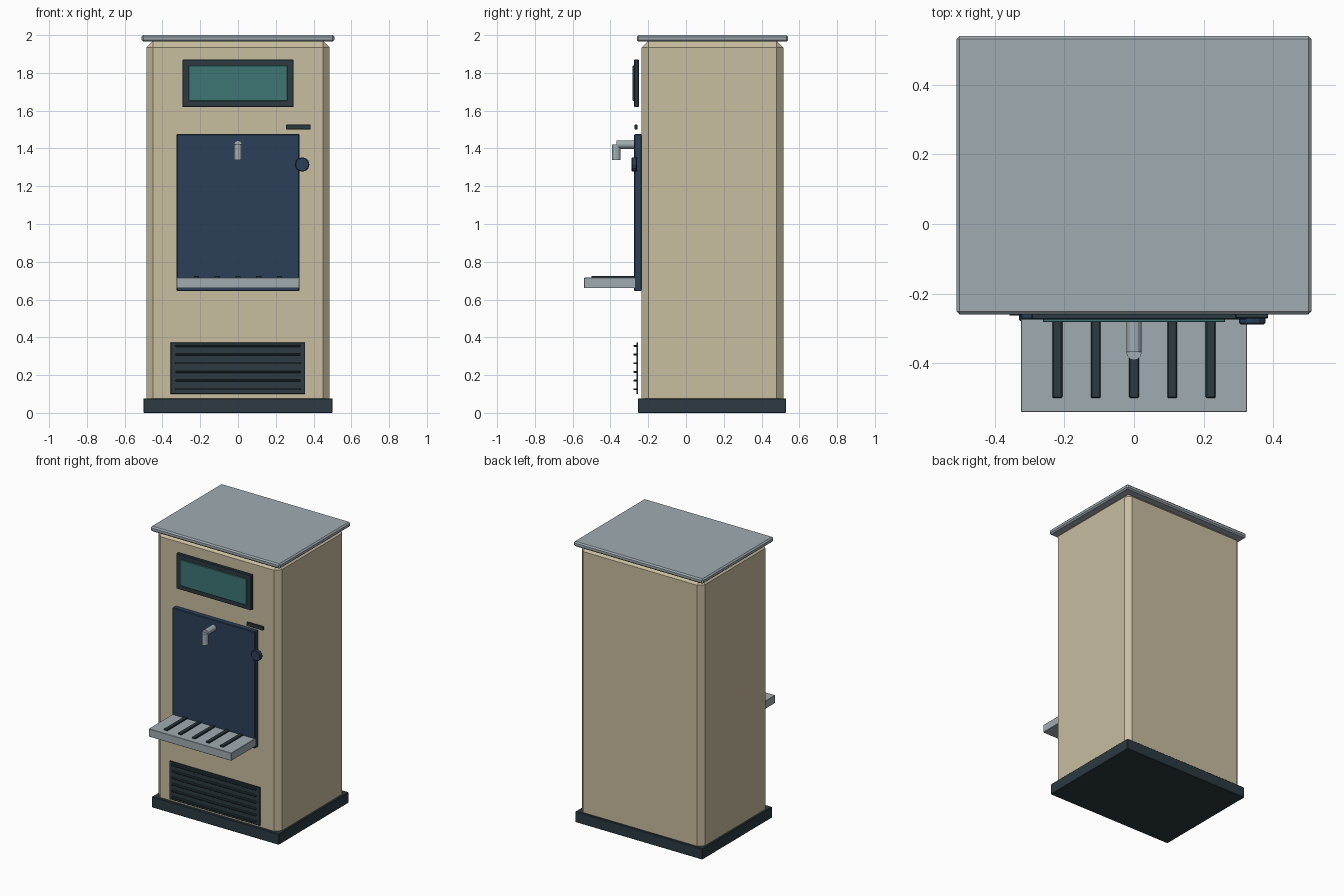
import bpy
import bmesh
from mathutils import Matrix, Vector

cube = bpy.data.objects.get("Cube")
if cube:
    bpy.data.objects.remove(cube, do_unlink=True)


def material(name, r, g, b):
    m = bpy.data.materials.new(name)
    m.use_nodes = True
    m.diffuse_color = (r, g, b, 1)
    bsdf = next(n for n in m.node_tree.nodes if n.type == "BSDF_PRINCIPLED")
    bsdf.inputs["Base Color"].default_value = (r, g, b, 1)
    bsdf.inputs["Roughness"].default_value = 0.6
    return m


beige = material("beige_paint", 0.58, 0.51, 0.35)
steel = material("grey_steel", 0.35, 0.41, 0.44)
navy = material("navy_panel", 0.025, 0.051, 0.098)
dark = material("dark_trim", 0.025, 0.043, 0.052)
teal = material("teal_glass", 0.048, 0.18, 0.175)


def finish(name, bm, mat):
    mesh = bpy.data.meshes.new(name)
    bm.to_mesh(mesh)
    bm.free()
    mesh.materials.append(mat)
    obj = bpy.data.objects.new(name, mesh)
    bpy.context.collection.objects.link(obj)
    return obj


def box(name, mat, xs, ys, zs, chamfer=0.0):
    """Box between pairs of limits, with optional flat chamfers."""
    bm = bmesh.new()
    bmesh.ops.create_cube(bm, size=1)
    lows, highs = zip(xs, ys, zs)
    low, high = Vector(lows), Vector(highs)
    size = high - low
    for v in bm.verts:
        v.co = (low + high) / 2 + Vector(c * s for c, s in zip(v.co, size))
    if chamfer:
        bmesh.ops.bevel(bm, geom=bm.edges[:], offset=chamfer, segments=1,
                        affect="EDGES", profile=0.5)
    return finish(name, bm, mat)


def rod(name, mat, start, end, radius, sides, chamfer=0.0):
    """Cylinder between two points, with optional chamfered rims."""
    a, b = Vector(start), Vector(end)
    bm = bmesh.new()
    bmesh.ops.create_cone(bm, cap_ends=True, segments=sides, radius1=radius,
                          radius2=radius, depth=(b - a).length)
    if chamfer:
        rims = [e for e in bm.edges if abs(e.verts[0].co.z - e.verts[1].co.z) < 1e-5]
        bmesh.ops.bevel(bm, geom=rims, offset=chamfer, segments=1, affect="EDGES")
    turn = (b - a).to_track_quat("Z", "Y").to_matrix().to_4x4()
    bmesh.ops.transform(bm, matrix=Matrix.Translation((a + b) / 2) @ turn, verts=bm.verts)
    return finish(name, bm, mat)


# Cabinet, plinth and roof
box("cabinet", beige, (-0.485, 0.485), (-0.235, 0.515), (0.002, 1.97), 0.036)
box("plinth", dark, (-0.5, 0.5), (-0.255, 0.53), (0, 0.077), 0.003)
box("roof", steel, (-0.51, 0.51), (-0.26, 0.54), (1.965, 2.0), 0.009)

# Display window
box("display_frame", dark, (-0.295, 0.295), (-0.274, -0.25), (1.62, 1.87), 0.003)
box("display_glass", teal, (-0.262, 0.262), (-0.282, -0.27), (1.652, 1.838), 0.002)

# Dispensing panel, coin slot and knob
box("dispensing_panel", navy, (-0.325, 0.325), (-0.274, -0.235), (0.645, 1.476), 0.004)
box("coin_slot", dark, (0.255, 0.385), (-0.272, -0.256), (1.5, 1.526), 0.003)
rod("knob", navy, (0.34, -0.26, 1.315), (0.34, -0.288, 1.315), 0.038, 12, 0.004)

# Spout
rod("spout_arm", steel, (0, -0.265, 1.42), (0, -0.368, 1.42), 0.022, 12)
rod("spout_nozzle", steel, (0, -0.369, 1.42), (0, -0.369, 1.338), 0.022, 12)

# Drip tray with slots
box("drip_tray", steel, (-0.325, 0.325), (-0.54, -0.265), (0.66, 0.716), 0.002)
for i in range(5):
    x = (i - 2) * 0.11
    box(f"tray_slot_{i + 1}", dark, (x - 0.014, x + 0.014), (-0.5, -0.272),
        (0.71, 0.726), 0.003)

# Ventilation grille
box("vent_plate", dark, (-0.358, 0.356), (-0.263, -0.253), (0.1, 0.372), 0.002)
for i in range(6):
    z = 0.125 + i * 0.046
    box(f"vent_slat_{i + 1}", dark, (-0.33, 0.33), (-0.278, -0.258),
        (z - 0.005, z + 0.005), 0.002)
